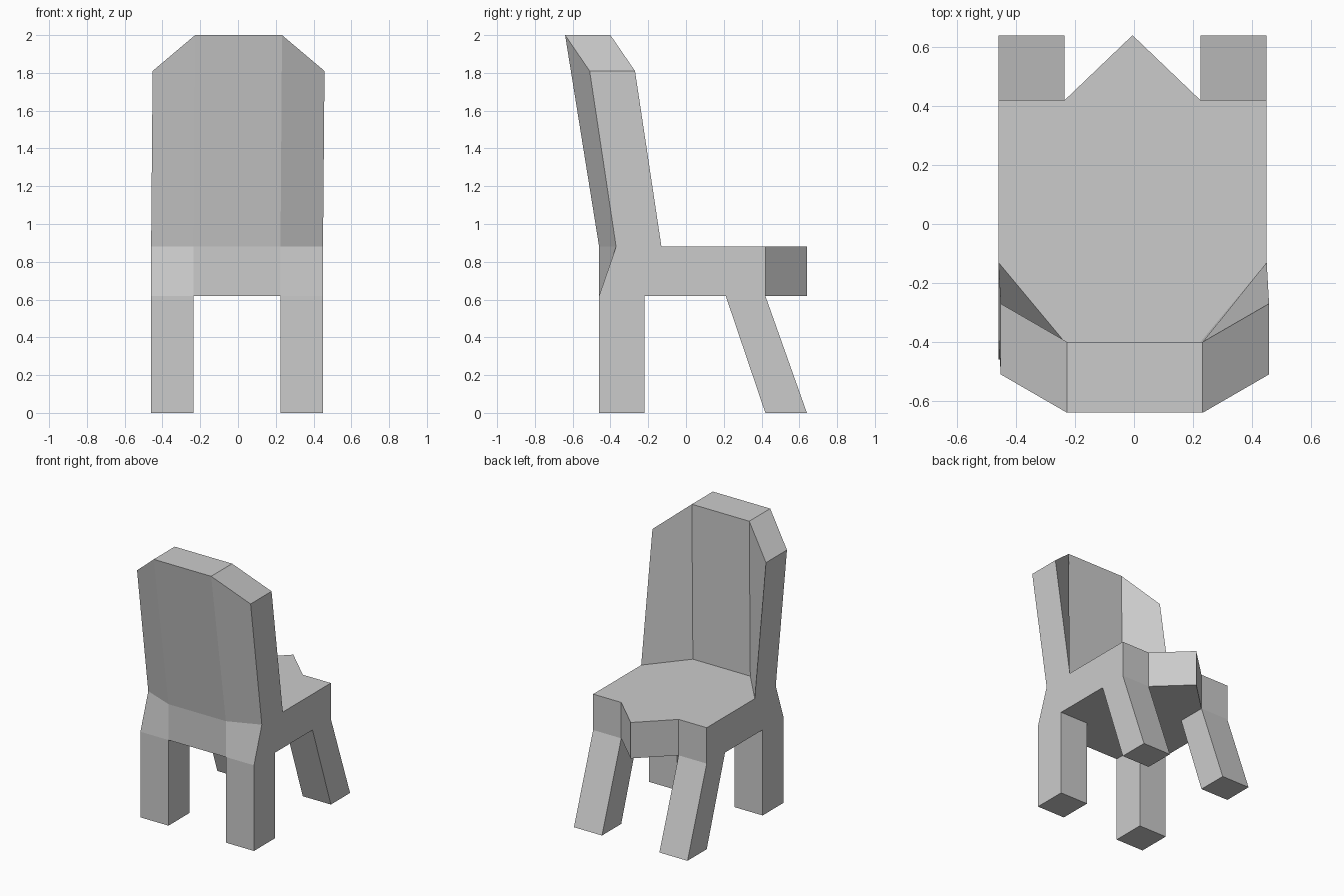
import bpy
import bmesh

cube = bpy.data.objects.get("Cube")
if cube:
    bpy.data.objects.remove(cube, do_unlink=True)

grey = bpy.data.materials.new("plain_grey")
grey.use_nodes = True
colour = (0.6, 0.6, 0.6, 1)
grey.diffuse_color = colour
grey.node_tree.nodes["Principled BSDF"].inputs["Base Color"].default_value = colour

OUT, IN = 0.455, 0.23           # half widths: outer edge, inner edge
SHIFT, TOP_SHIFT = -0.005, 0.003  # slight sideways lean of the back
UNDER, SEAT, WING, TOP = 0.62, 0.88, 1.81, 2.0


def loft(name, lower, upper):
    """Closed solid between two rings with equal point counts."""
    bm = bmesh.new()
    a = [bm.verts.new(p) for p in lower]
    b = [bm.verts.new(p) for p in upper]
    bm.faces.new(a[::-1])
    if len({round(p[2], 3) for p in upper}) == 1:
        bm.faces.new(b)
    else:
        # stepped top: one quad per column, front row against rear row
        for i in range(len(b) // 2 - 1):
            bm.faces.new((b[i], b[i + 1], b[-2 - i], b[-1 - i]))
    for i in range(len(a)):
        j = (i + 1) % len(a)
        bm.faces.new((a[i], a[j], b[j], b[i]))
    bmesh.ops.recalc_face_normals(bm, faces=bm.faces)
    mesh = bpy.data.meshes.new(name)
    bm.to_mesh(mesh)
    bm.free()
    mesh.materials.append(grey)
    obj = bpy.data.objects.new(name, mesh)
    bpy.context.collection.objects.link(obj)
    return obj


def row(outer, inner, shift):
    """Four points across the width from (y, z) pairs."""
    return [(x + shift, *yz) for x, yz in
            ((-OUT, outer), (-IN, inner), (IN, inner), (OUT, outer))]


def seat_ring(corner_y, z):
    edge = row((0.42, z), (0.42, z), SHIFT)[::-1]
    edge.insert(2, (SHIFT, 0.64, z))
    return row((corner_y, z), (-0.46, z), SHIFT) + edge


# Seat with pointed edge and chamfered rear corners
loft("seat", seat_ring(-0.46, UNDER), seat_ring(-0.37, SEAT))

# Winged backrest
base = row((-0.37, SEAT), (-0.46, SEAT), SHIFT) + row((-0.13, SEAT), (-0.40, SEAT), SHIFT)[::-1]
crown = row((-0.51, WING), (-0.64, TOP), TOP_SHIFT) + row((-0.27, WING), (-0.40, TOP), TOP_SHIFT)[::-1]
loft("backrest", base, crown)


def leg(name, side, foot, head):
    """Square leg from a foot y range to a head y range."""
    def ring(y, z):
        xs = (side * IN + SHIFT, side * OUT + SHIFT)
        return [(xs[0], y[0], z), (xs[1], y[0], z), (xs[1], y[1], z), (xs[0], y[1], z)]
    loft(name, ring(foot, 0), ring(head, UNDER))


# Straight legs under the backrest, splayed legs under the pointed edge
for label, side in (("left", 1), ("right", -1)):
    leg("straight_leg_" + label, side, (-0.46, -0.22), (-0.46, -0.22))
    leg("splayed_leg_" + label, side, (0.42, 0.64), (0.21, 0.42))
